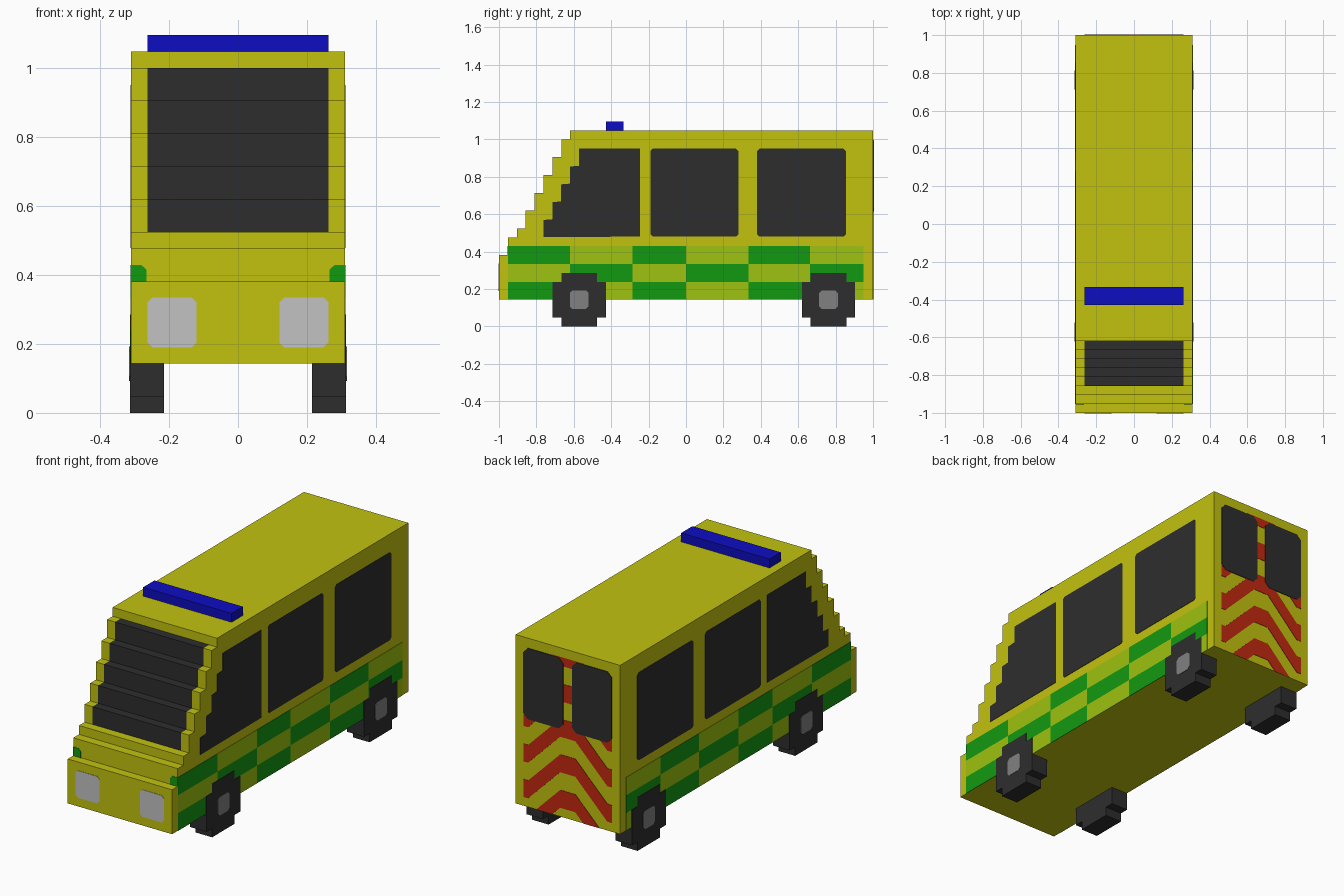
import bpy, bmesh

cube = bpy.data.objects.get("Cube")
if cube:
    bpy.data.objects.remove(cube, do_unlink=True)

V = 1 / 21          # block size
HALF = 6.5 * V      # half width of the body
INNER = 5.5 * V     # half width of windscreen and rear panel
FLOOR, ROOF = 3 * V, 22 * V


def material(name, r, g, b):
    m = bpy.data.materials.new(name)
    m.use_nodes = True
    m.diffuse_color = (r, g, b, 1)
    m.node_tree.nodes["Principled BSDF"].inputs["Base Color"].default_value = (r, g, b, 1)
    return m


yellow = material("body yellow", .54, .54, .005)
dark = material("dark glass and rubber", .027, .027, .027)
green = material("check green", .006, .32, .005)
lime = material("check lime", .34, .54, .005)
red = material("chevron red", .54, .022, .005)
blue = material("beacon blue", .004, .004, .54)
silver = material("headlight silver", .54, .54, .54)
grey = material("hub grey", .22, .22, .22)


def prism(name, outlines, axis, start, end, mat, mirror=False, clip=None):
    """Extrude 2D outlines (horizontal, height) along x or y."""
    bm = bmesh.new()

    def place(u, w, depth):
        return (depth, u, w) if axis == "x" else (u, depth, w)

    for outline in outlines:
        near = [bm.verts.new(place(u, w, start)) for u, w in outline]
        far = [bm.verts.new(place(u, w, end)) for u, w in outline]
        bm.faces.new(near)
        bm.faces.new(far[::-1])
        n = len(near)
        for i in range(n):
            j = (i + 1) % n
            bm.faces.new((near[i], far[i], far[j], near[j]))
    bmesh.ops.recalc_face_normals(bm, faces=bm.faces[:])
    if clip:
        for height, side in zip(clip, (-1, 1)):
            bmesh.ops.bisect_plane(bm, geom=bm.verts[:] + bm.edges[:] + bm.faces[:],
                                   plane_co=(0, 0, height), plane_no=(0, 0, side),
                                   clear_outer=True)
    mesh = bpy.data.meshes.new(name)
    bm.to_mesh(mesh)
    bm.free()
    mesh.materials.append(mat)
    obj = bpy.data.objects.new(name, mesh)
    bpy.context.collection.objects.link(obj)
    if mirror:
        obj.modifiers.new("Mirror", "MIRROR")
    return obj


def rect(u0, u1, w0, w1, c=0):
    """Rectangle outline with optional cut corners."""
    if not c:
        return [(u0, w0), (u1, w0), (u1, w1), (u0, w1)]
    return [(u0 + c, w0), (u1 - c, w0), (u1, w0 + c), (u1, w1 - c),
            (u1 - c, w1), (u0 + c, w1), (u0, w1 - c), (u0, w0 + c)]


# Body shell with a stepped nose
profile = [(1, FLOOR), (-1, FLOOR)]
for i, top in enumerate((8, 10, 11, 13, 15, 17, 19, 21, 22)):
    y = -1 + i * V
    if i:
        profile.append((y, profile[-1][1]))
    profile.append((y, top * V))
profile.append((1, ROOF))
body = prism("body", [profile], "x", -HALF, HALF, yellow)

# Windscreen: the middle of the upper steps
body.data.materials.append(dark)
bm = bmesh.new()
bm.from_mesh(body.data)
for x in (-INNER, INNER):
    bmesh.ops.bisect_plane(bm, geom=bm.verts[:] + bm.edges[:] + bm.faces[:],
                           plane_co=(x, 0, 0), plane_no=(1, 0, 0))
for f in bm.faces:
    c = f.calc_center_median()
    if abs(c.x) < .1 and c.y < -.6 and 11.2 * V < c.z < 21.2 * V:
        f.material_index = 1
bm.to_mesh(body.data)
bm.free()

# Side windows, the front one stepped like the nose
w0, w1 = .48, .95
front = [(-.245, w0), (-.245, w1)]
for i in range(5):
    y = -.572 - i * V
    front += [(y, w1 - i * 2 * V), (y, w1 - (i + 1) * 2 * V + .004)]
prism("front_side_windows", [front], "x", HALF, HALF + .002, dark, True)
prism("rear_side_windows", [rect(-.19, .28, w0, w1, .012), rect(.38, .855, w0, w1, .012)],
      "x", HALF, HALF + .002, dark, True)

# Checked band along the sides
edges = (-.952, -.62, -.286, 0, .333, .662, .948)
checks = ([], [])
for row in range(3):
    for col in range(6):
        low = (3 + 2 * row) * V
        checks[(row + col) % 2].append(rect(edges[col], edges[col + 1], low, low + 2 * V))
prism("green_checks", checks[0], "x", HALF, HALF + .002, green, True)
prism("lime_checks", checks[1], "x", HALF, HALF + .002, lime, True)
prism("green_corner_tabs", [[(.265, 8 * V), (HALF, 8 * V), (HALF, 9 * V), (.28, 9 * V), (.265, .415)]],
      "y", -1 + V, -1 + V - .002, green, True)

# Wheels and hubs
for name, y in (("front", -12 * V), ("rear", 16 * V)):
    a, b, r = 2 * V, 2 * V, 3 * V
    cross = [(-a, -r), (a, -r), (a, -b), (r, -b), (r, b), (a, b),
             (a, r), (-a, r), (-a, b), (-r, b), (-r, -b), (-a, -b)]
    prism(name + "_wheels", [[(y + u, r + w) for u, w in cross]],
          "x", 4.5 * V, HALF + .004, dark, True)
    prism(name + "_hubs", [rect(y - .05, y + .05, r - .05, r + .05, .014)],
          "x", HALF, HALF + .006, grey, True)

# Headlights and light bar
prism("headlights", [rect(.12, .262, .19, .335, .014)], "y", -1, -1.002, silver, True)
prism("light_bar", [rect(-INNER, INNER, ROOF, 23 * V)], "y", -9 * V, -7 * V, blue)

# Rear chevrons, clipped to the back panel
bands = []
for i in range(5):
    top = (6 + 4 * i) * V
    upper = [(-INNER, top - 4 * V), (-.235, top - 4 * V), (-.045, top),
             (.045, top), (.235, top - 4 * V), (INNER, top - 4 * V)]
    bands.append(upper + [(u, w - 2 * V) for u, w in upper[::-1]])
prism("rear_chevrons", bands, "y", 1, 1.002, red, clip=(FLOOR, 21 * V))

# Rear windows over the chevrons
prism("rear_windows", [rect(.026, .262, .615, .995, .026)], "y", 1, 1.004, dark, True)
